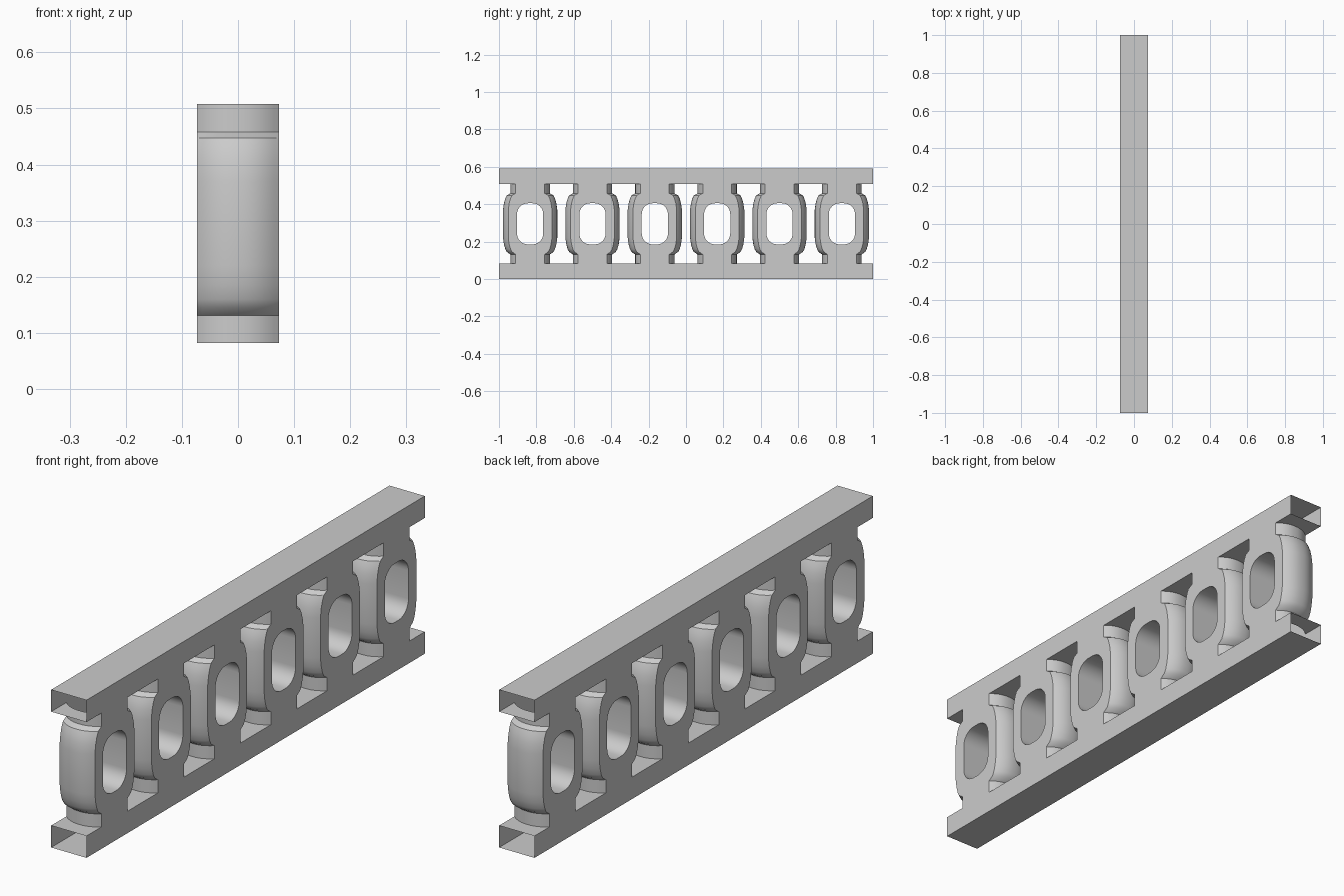
import bpy, bmesh, math

if "Cube" in bpy.data.objects:
    bpy.data.objects.remove(bpy.data.objects["Cube"])

HX = 0.073                    # half thickness of the beam
Z0, Z1, Z2, Z3 = 0.0, 0.082, 0.508, 0.59
PITCH, BULGE = 1 / 3, 0.028
CENTRES = [PITCH * (i - 2.5) for i in range(6)]
ARC = [-1 + i / 8 for i in range(17)]          # steps across the thickness
# half width of a column (at mid thickness) against height
PROFILE = [(.105, Z2), (.105, .458), (.125, .447), (.133, .43), (.140, .405),
           (.145, .37), (.145, .22), (.140, .185), (.133, .16), (.125, .145),
           (.105, .131), (.105, Z1)]

grey = bpy.data.materials.new("light grey")
grey.diffuse_color = (0.6, 0.6, 0.6, 1)
grey.use_nodes = True
grey.node_tree.nodes["Principled BSDF"].inputs["Base Color"].default_value = grey.diffuse_color


def bow(t):
    """Outward bow of a column wall at t across the thickness."""
    return -BULGE * abs(t) ** 2.3


def finish(bm, name):
    me = bpy.data.meshes.new(name)
    bmesh.ops.remove_doubles(bm, verts=bm.verts, dist=1e-5)
    bm.to_mesh(me)
    bm.free()
    me.materials.append(grey)
    ob = bpy.data.objects.new(name, me)
    bpy.context.collection.objects.link(ob)
    bpy.context.view_layer.objects.active = ob
    ob.select_set(True)
    bpy.ops.object.shade_smooth_by_angle(angle=math.radians(30))
    ob.select_set(False)


def loft(bm, rows, outward, closed=False):
    """Skin rows of points, facing them along outward(face centre)."""
    vs = [[bm.verts.new(p) for p in r] for r in rows]
    if closed:
        vs.append(vs[0])
    for a, b in zip(vs, vs[1:]):
        for i in range(len(a) - 1):
            f = bm.faces.new((a[i], a[i + 1], b[i + 1], b[i]))
            f.normal_update()
            if f.normal.dot(outward(f.calc_center_median())) < 0:
                f.normal_flip()


def hole_loop(cy):
    """Rounded window outline."""
    pts, r, hw, hh, cz = [], .058, .07, .11, .295
    for q, (sy, sz) in enumerate([(1, 1), (-1, 1), (-1, -1), (1, -1)]):
        for k in range(9):
            a = math.pi / 2 * (q + k / 8)
            pts.append((cy + sy * (hw - r) + r * math.cos(a),
                        cz + sz * (hh - r) + r * math.sin(a)))
    return pts


from mathutils import Vector

# Columns: bowed outer walls, window tunnel and flat side plates
for n, cy in enumerate(CENTRES):
    bm = bmesh.new()
    for s in (-1, 1):
        loft(bm, [[(HX * t, cy + s * (w + bow(t)), z) for t in ARC] for w, z in PROFILE],
             lambda c: Vector((0, s, 0)))
    hole = hole_loop(cy)
    mid = Vector((0, cy, .295))
    loft(bm, [[(-HX, y, z), (HX, y, z)] for y, z in hole], lambda c: mid - c, True)
    outline = [(cy + w - BULGE, z) for w, z in PROFILE]
    outline += [(cy - w + BULGE, z) for w, z in reversed(PROFILE)]
    for s in (-1, 1):
        edges = []
        for loop in (outline, hole):
            vs = [bm.verts.new((s * HX, y, z)) for y, z in loop]
            edges += [bm.edges.new((vs[i - 1], vs[i])) for i in range(len(vs))]
        res = bmesh.ops.triangle_fill(bm, edges=edges, use_beauty=True)
        for f in [g for g in res["geom"] if isinstance(g, bmesh.types.BMFace)]:
            f.normal_update()
            if f.normal.x * s < 0:
                f.normal_flip()
    finish(bm, f"column_{n + 1}")

# Rails: open-ended channels, closed between columns by ledges
NECK = PROFILE[0][0]
for name, outer, inner in (("bottom_rail", Z0, Z1), ("top_rail", Z3, Z2)):
    bm = bmesh.new()
    up = 1 if outer > inner else -1
    section = [(-HX, inner), (-HX, outer), (HX, outer), (HX, inner)]
    centre = Vector((0, 0, (outer + inner) / 2))
    loft(bm, [[(x, y, z) for x, z in section] for y in (-1, 1)],
         lambda c: Vector((c.x, 0, c.z - centre.z)))
    for i in range(7):
        lo = (lambda t: -1) if i == 0 else (lambda t: CENTRES[i - 1] + NECK + bow(t))
        hi = (lambda t: 1) if i == 6 else (lambda t: CENTRES[i] - NECK - bow(t))
        loft(bm, [[(HX * t, g(t), inner) for t in ARC] for g in (lo, hi)],
             lambda c: Vector((0, 0, -up)))
    finish(bm, name)
